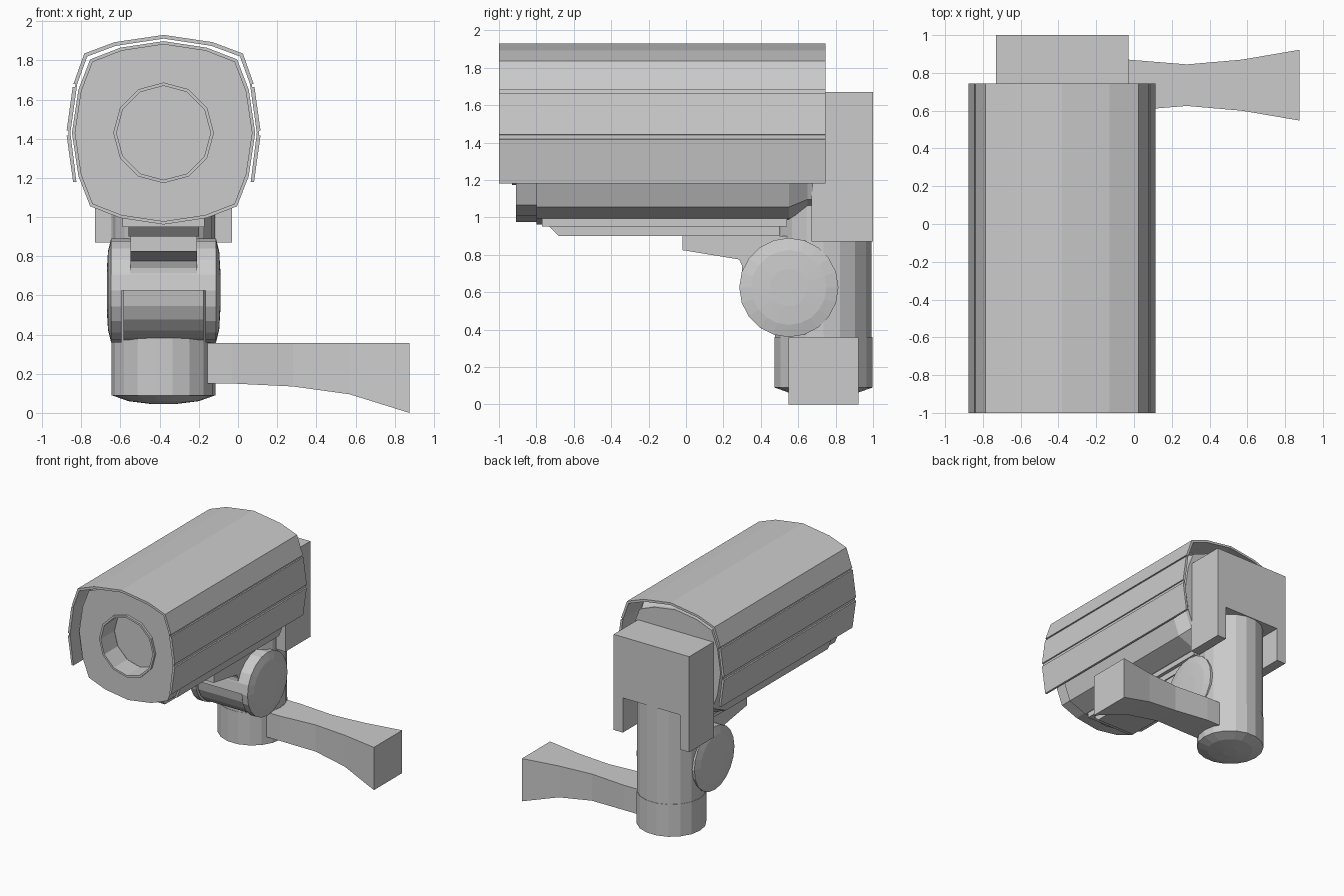
import bpy, bmesh
from math import cos, sin, pi

if "Cube" in bpy.data.objects:
    bpy.data.objects.remove(bpy.data.objects["Cube"])

CX, CZ = -0.38, 1.43      # camera axis
COL_Y = 0.735             # column axis


def loft(name, rings):
    """Skin a list of equal-length rings of 3D points and cap both ends."""
    bm = bmesh.new()
    vs = [[bm.verts.new(p) for p in r] for r in rings]
    n = len(vs[0])
    for a, b in zip(vs, vs[1:]):
        for i in range(n):
            j = (i + 1) % n
            bm.faces.new((a[i], a[j], b[j], b[i]))
    bm.faces.new(vs[0][::-1])
    bm.faces.new(vs[-1])
    bmesh.ops.recalc_face_normals(bm, faces=bm.faces)
    me = bpy.data.meshes.new(name)
    bm.to_mesh(me)
    bm.free()
    ob = bpy.data.objects.new(name, me)
    bpy.context.collection.objects.link(ob)
    return ob


def box(name, x0, x1, y0, y1, z0, z1):
    return loft(name, [[(x0, y0, z), (x1, y0, z), (x1, y1, z), (x0, y1, z)] for z in (z0, z1)])


def along_y(name, pts, sections):
    """pts are (x, z) about the camera axis; sections are (y, scale)."""
    return loft(name, [[(CX + x * s, y, CZ + z * s) for x, z in pts] for y, s in sections])


def along_x(name, pts, half):
    """pts are (y, z), extruded symmetrically about the camera's middle plane."""
    return loft(name, [[(CX + d, y, z) for y, z in pts] for d in (-half, half)])


def circle(n, r=1, start=0.0):
    return [(r * cos(start + 2 * pi * i / n), r * sin(start + 2 * pi * i / n)) for i in range(n)]


def column(name, sections, n=18):
    return loft(name, [[(CX + x * r, COL_Y + y * r, z) for x, y in circle(n)] for z, r in sections])


def cut(ob, cutter):
    m = ob.modifiers.new("cut", 'BOOLEAN')
    m.operation, m.solver, m.object = 'DIFFERENCE', 'EXACT', cutter
    bpy.context.view_layer.objects.active = ob
    bpy.ops.object.modifier_apply(modifier=m.name)
    bpy.data.objects.remove(cutter, do_unlink=True)


# Camera housing: rounded square section, front bezel, tapered tail
quarter = [(.468, 0), (.435, .22), (.375, .375), (.22, .435)]
section = []
for k in range(4):
    for x, z in quarter:
        for _ in range(k):
            x, z = -z, x
        section.append((x, z))
housing = along_y("camera_housing", section,
                  [(-.91, .97), (-.80, .97), (-.80, 1), (.55, 1), (.65, .89), (.68, .89)])
cut(housing, along_y("lens_cutter", circle(12), [(-1.2, .248), (-.74, .248)]))

# Lens rim
rim = along_y("lens_rim", circle(12), [(-.93, .257), (-.75, .257)])
cut(rim, along_y("rim_cutter", circle(12), [(-1.2, .24), (-.60, .24)]))

# Sun hood: thin shell with two stepped grooves per side
outer = [(.25, .463), (.405, .405), (.46, .25), (.45, .25), (.452, .235), (.464, .235),
         (.495, .012), (.486, .010), (.486, -.012), (.495, -.015), (.462, -.25)]
inner = [(.445, -.25), (.476, 0), (.441, .25), (.390, .390), (.245, .444)]
flip = lambda pts: [(-x, z) for x, z in reversed(pts)]
hood = [(0, .5)] + outer + inner + [(0, .481)] + flip(inner) + flip(outer)
along_y("sun_hood", hood, [(-1, 1), (.745, 1)])

# Rear bracket straddling the column
bracket = [(-.35, -.56), (-.265, -.56), (-.265, -.27), (.265, -.27), (.265, -.56), (.35, -.56),
           (.35, .24), (-.35, .24)]
along_y("rear_bracket", bracket, [(.67, 1), (1.0, 1)])

# Rails below the housing
box("mount_rail", CX - .21, CX + .21, -.77, .54, .95, 1.0)
along_x("slide_plate", [(-.73, .95), (.50, .95), (.50, .90), (-.68, .90)], .18)

# Support tongue running into the knuckle
along_x("support_tongue", [(-.02, .90), (.55, .90), (.55, .62), (.30, .66), (.30, .74), (.285, .775),
                           (-.02, .825)], .17)

# Knuckle: core, upper shell and domed side discs
KY, KZ, KR = .55, .625, .265
along_x("knuckle_core", [(KY + y, KZ + z) for y, z in circle(20, KR - .012)], .205)
arc = [(KY + KR * cos(pi * i / 10), KZ + KR * sin(pi * i / 10)) for i in range(11)]
along_x("knuckle_upper_shell", arc, .22)
for side, label in ((-1, "left"), (1, "right")):
    loft("knuckle_disc_" + label,
         [[(CX + side * d, KY + y * r, KZ + z * r) for y, z in circle(20)]
          for d, r in ((.215, KR), (.268, KR), (.284, .20), (.29, .10))])

# Column and its base collar
column("column", [(.355, .262), (1.165, .262)])
column("base_collar", [(.045, .06), (.06, .18), (.09, .265), (.36, .265)])

# Wall arm flaring to its mounting end
arm = [(-.32, .135, .15), (-.03, .135, .15), (.28, .11, .135), (.57, .135, .095), (.875, .187, 0)]
loft("wall_arm", [[(x, COL_Y - w, z), (x, COL_Y + w, z), (x, COL_Y + w, .358), (x, COL_Y - w, .358)]
                  for x, w, z in arm])
